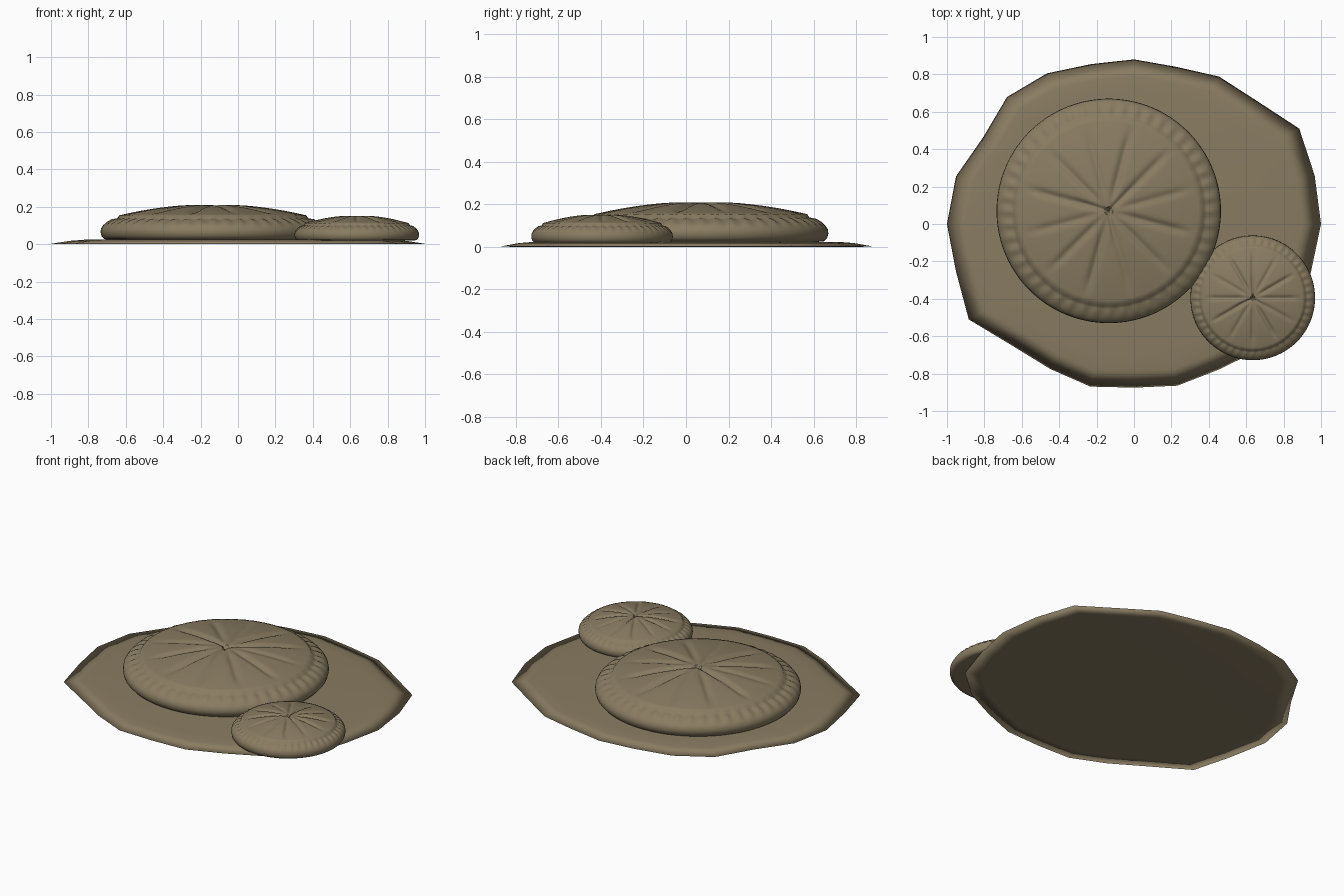
import bpy, bmesh
from math import sin, cos, pi, radians, exp, remainder, tau

cube = bpy.data.objects.get("Cube")
if cube:
    bpy.data.objects.remove(cube)

brown = bpy.data.materials.new("baked_brown")
brown.use_nodes = True
colour = (0.25, 0.2, 0.12, 1)
brown.diffuse_color = colour
brown.node_tree.nodes["Principled BSDF"].inputs["Base Color"].default_value = colour


def lathe(name, rings, sides, point, angle):
    """Skin closed rings of points, capping both ends."""
    bm = bmesh.new()
    loops = [[bm.verts.new(point(r, z, tau * i / sides, i)) for i in range(sides)]
             for r, z in rings]
    for a, b in zip(loops, loops[1:]):
        for i in range(sides):
            j = (i + 1) % sides
            bm.faces.new((a[i], a[j], b[j], b[i]))
    bm.faces.new(loops[0][::-1])
    bm.faces.new(loops[-1])
    mesh = bpy.data.meshes.new(name)
    bm.to_mesh(mesh)
    bm.free()
    obj = bpy.data.objects.new(name, mesh)
    bpy.context.collection.objects.link(obj)
    mesh.materials.append(brown)
    bpy.ops.object.select_all(action="DESELECT")
    obj.select_set(True)
    bpy.context.view_layer.objects.active = obj
    bpy.ops.object.shade_smooth_by_angle(angle=radians(angle))
    return obj


# Thin irregular sheet, sloping down to its edge
edge = [1, 1, 1.02, .93, .91, .87, .88, .885, .93, .96, .93, .985,
        1, .985, 1.02, .92, .895, .9, .875, .895, .9, .95, 1, .98]


def sheet_point(r, z, a, i):
    return (r * edge[i] * cos(a), r * edge[i] * sin(a), z)


lathe("base_sheet", [(.9, 0), (1, .002), (.9, .018), (.82, .024)],
      len(edge), sheet_point, 180)

# Pie outline: foot, bulging wall, crimped rim, then domed lid
lid_edge, lid_low, lid_top = .5, .13, .19
pie_rings = [(.55, 0), (.58, .003), (.595, .02), (.6, .04), (.597, .06),
             (.585, .077), (.565, .092), (.54, .104), (.525, .108), (.51, .114)]
steps = 22
for k in range(steps):
    r = lid_edge * (1 - k / steps)
    pie_rings.append((r, lid_low + (lid_top - lid_low) * (1 - (r / lid_edge) ** 2)))
pie_rings.append((.003, lid_top - .012))

folds = [radians(15 + 30 * k) for k in range(12)]
slits = [radians(d) for d in (45, 162, 280)]


def pie_point(r, z, a, i):
    # Crimps around the rim
    crimp = exp(-((r - .545) / .03) ** 2) * (z > .05)
    z += .006 * crimp * cos(48 * a)
    if z > .1 and r <= lid_edge:
        # Radial folds fading toward the rim and the middle
        fade = min(1, max(0, (.47 - r) / .1)) * min(1, r / .15)
        for k, f in enumerate(folds):
            d = remainder(a - f, tau) * r
            z -= (.009 + .003 * (k % 3)) * fade * exp(-(d / .02) ** 2)
        # Three slits meeting at the middle
        for f in slits:
            d = remainder(a - f, tau) * r
            z -= .012 * exp(-(d / .012) ** 2) * max(0, 1 - r / .22)
    return (r * cos(a), r * sin(a), z)


def pie(name, place, scale, turn):
    obj = lathe(name, pie_rings, 240, pie_point, 50)
    obj.location, obj.scale = place, scale
    obj.rotation_euler.z = radians(turn)


pie("large_pie", (-.135, .07, .024), (1, 1, 1), 0)
pie("small_pie", (.635, -.395, .02), (.555, .555, .71), 45)
